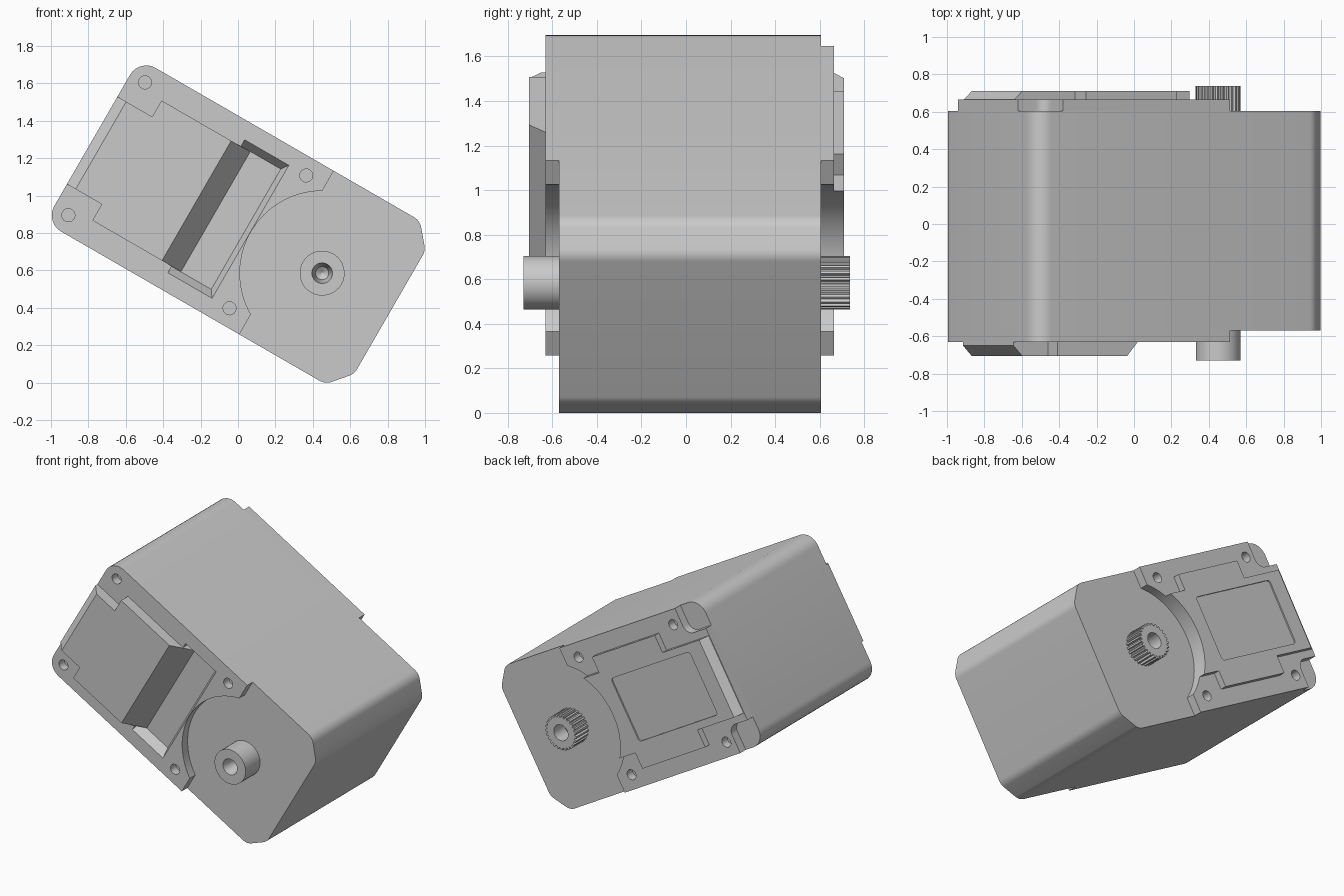
import bpy, bmesh, math
from mathutils import Matrix, Vector

if "Cube" in bpy.data.objects:
    bpy.data.objects.remove(bpy.data.objects["Cube"], do_unlink=True)

# One grey plastic for the whole unit
grey = bpy.data.materials.new("grey plastic")
grey.use_nodes = True
COLOUR = (0.59, 0.59, 0.59, 1)
grey.diffuse_color = COLOUR
grey.node_tree.nodes["Principled BSDF"].inputs["Base Color"].default_value = COLOUR

# Parts are built along the case (u), depth (y) and width (v), with the shaft
# at the origin, then tilted together
TILT = Matrix.Translation((0.45, 0, 0.585)) @ Matrix.Rotation(math.radians(30), 4, "Y")
LEFT, RIGHT, HALF = -1.42, 0.418, 0.505
FRONT, BACK = -0.57, 0.605


def loft(name, levels):
    """Solid through outlines of equal length, given as (depth, [(u, v), ...])."""
    bm = bmesh.new()
    rings = [[bm.verts.new((u, y, v)) for u, v in outline] for y, outline in levels]
    bm.faces.new(rings[0])
    bm.faces.new(rings[-1])
    n = len(rings[0])
    for a, b in zip(rings, rings[1:]):
        for i in range(n):
            j = (i + 1) % n
            bm.faces.new((a[i], a[j], b[j], b[i]))
    bmesh.ops.recalc_face_normals(bm, faces=bm.faces)
    mesh = bpy.data.meshes.new(name)
    bm.to_mesh(mesh)
    bm.free()
    mesh.materials.append(grey)
    ob = bpy.data.objects.new(name, mesh)
    ob.matrix_world = TILT
    bpy.context.collection.objects.link(ob)
    return ob


def prism(name, outline, y0, y1):
    return loft(name, [(y0, outline), (y1, outline)])


def fillet(corners, steps=8):
    """Round each (u, v, radius) corner; radius 0 stays sharp."""
    out = []
    for i, (u, v, r) in enumerate(corners):
        p = Vector((u, v))
        if not r:
            out.append((u, v))
            continue
        a = (Vector(corners[i - 1][:2]) - p).normalized()
        b = (Vector(corners[(i + 1) % len(corners)][:2]) - p).normalized()
        half = a.angle(b) / 2
        c = p + (a + b).normalized() * r / math.sin(half)
        s = p + a * r / math.tan(half) - c
        e = p + b * r / math.tan(half) - c
        out += [tuple(c + s.slerp(e, k / steps).normalized() * r) for k in range(steps + 1)]
    return out


def arc(r, start, end, steps, centre=(0, 0)):
    angles = [math.radians(start + (end - start) * k / steps) for k in range(steps + 1)]
    return [(centre[0] + r * math.cos(t), centre[1] + r * math.sin(t)) for t in angles]


def circle(r, centre=(0, 0), steps=32):
    return arc(r, 0, 360, steps, centre)[:-1]


def rect(u0, u1, v):
    return [(u0, -v), (u1, -v), (u1, v), (u0, v)]


def mirrored(half):
    """Close an outline given on its +v side, from left to right."""
    return half + [(u, -v) for u, v in reversed(half)]


def cut(ob, cutter):
    cutter.hide_render = True
    mod = ob.modifiers.new("cut", "BOOLEAN")
    mod.operation, mod.solver, mod.object = "DIFFERENCE", "EXACT", cutter
    bpy.context.view_layer.objects.active = ob
    bpy.ops.object.modifier_apply(modifier=mod.name)
    bpy.data.objects.remove(cutter, do_unlink=True)


def screw_holes(ob, positions, y0, y1):
    for u in positions:
        for v in (-0.41, 0.41):
            cut(ob, prism("screw_cutter", circle(0.035, (u, v), 20), y0, y1))


# Main case with rounded and chamfered corners
end = [(0.312, HALF, 0.08), (RIGHT, 0.38, 0.08)]
case_half = [(LEFT, HALF, 0.1)] + end
case = fillet(case_half + [(u, -v, r) for u, v, r in reversed(case_half)])
parts = [prism("main_case", case, FRONT, BACK)]

# Front plate, cut round the shaft, with screw holes and a sloped pocket
bay = arc(0.44, 120, 240, 32)
edge = -0.22
front = fillet([(edge, -HALF, 0), (LEFT, -HALF, 0.1), (LEFT, HALF, 0.1), (edge, HALF, 0)])
front_plate = prism("front_plate", front + bay, FRONT, -0.63)
screw_holes(front_plate, (-1.33, -0.335), -0.7, -0.5)
cut(front_plate, loft("pocket_cutter", [(-0.64, rect(-0.715, -0.438, 0.417)),
                                        (-0.56, rect(-0.715, -0.475, 0.365))]))
parts.append(front_plate)


# Raised front cover, notched at the screws and sloping into the pocket
def front_outline(left, right):
    return mirrored([(left, 0.27), (-1.205, 0.27), (-1.205, 0.37), (right, 0.37)])


parts.append(loft("front_cover", [(FRONT, front_outline(LEFT, -0.658)),
                                  (-0.65, front_outline(LEFT, -0.727)),
                                  (-0.705, front_outline(-1.366, -0.775))]))

# Back plate with stepped left corners
back = fillet([(edge, -HALF, 0), (-1.25, -HALF, 0), (-1.25, -0.32, 0.06), (LEFT, -0.32, 0),
               (LEFT, 0.32, 0), (-1.25, 0.32, 0.06), (-1.25, HALF, 0), (edge, HALF, 0)])
back_plate = prism("back_plate", back + bay, BACK, 0.665)
screw_holes(back_plate, (-1.18, -0.335), 0.55, 0.75)
parts.append(back_plate)


# Raised back cover with a shallow label recess
def back_outline(left):
    top = [(left, 0.27), (-1.04, 0.27), (-1.04, 0.39), (-0.48, 0.39), (-0.48, 0.28)]
    return top + arc(0.44, 140.5, 219.5, 24) + [(u, -v) for u, v in reversed(top)]


back_cover = loft("back_cover", [(0.66, back_outline(LEFT)), (0.71, back_outline(-1.366))])
label = fillet([(-1.25, -0.22, 0.02), (-0.55, -0.22, 0.02), (-0.55, 0.22, 0.02), (-1.25, 0.22, 0.02)], 4)
cut(back_cover, prism("label_cutter", label, 0.70, 0.75))
parts.append(back_cover)

# Plain front shaft with a tapered bore
parts.append(loft("front_shaft", [(FRONT, circle(0.12)), (-0.73, circle(0.12)),
                                  (-0.73, circle(0.055)), (-0.62, circle(0.035)),
                                  (-0.60, circle(0.004))]))

# Toothed output shaft at the back
TEETH = 25
teeth = []
for i in range(TEETH):
    for step, r in ((0, 0.106), (0.3, 0.106), (0.45, 0.12), (0.85, 0.12)):
        t = math.tau * (i + step) / TEETH
        teeth.append((r * math.cos(t), r * math.sin(t)))
output = prism("output_gear", teeth, BACK, 0.737)
cut(output, prism("bore_cutter", circle(0.055), 0.62, 0.8))
parts.append(output)

# Smooth the rounds, keep the edges crisp
for ob in parts:
    bpy.ops.object.select_all(action="DESELECT")
    ob.select_set(True)
    bpy.context.view_layer.objects.active = ob
    bpy.ops.object.shade_smooth_by_angle(angle=math.radians(25))
